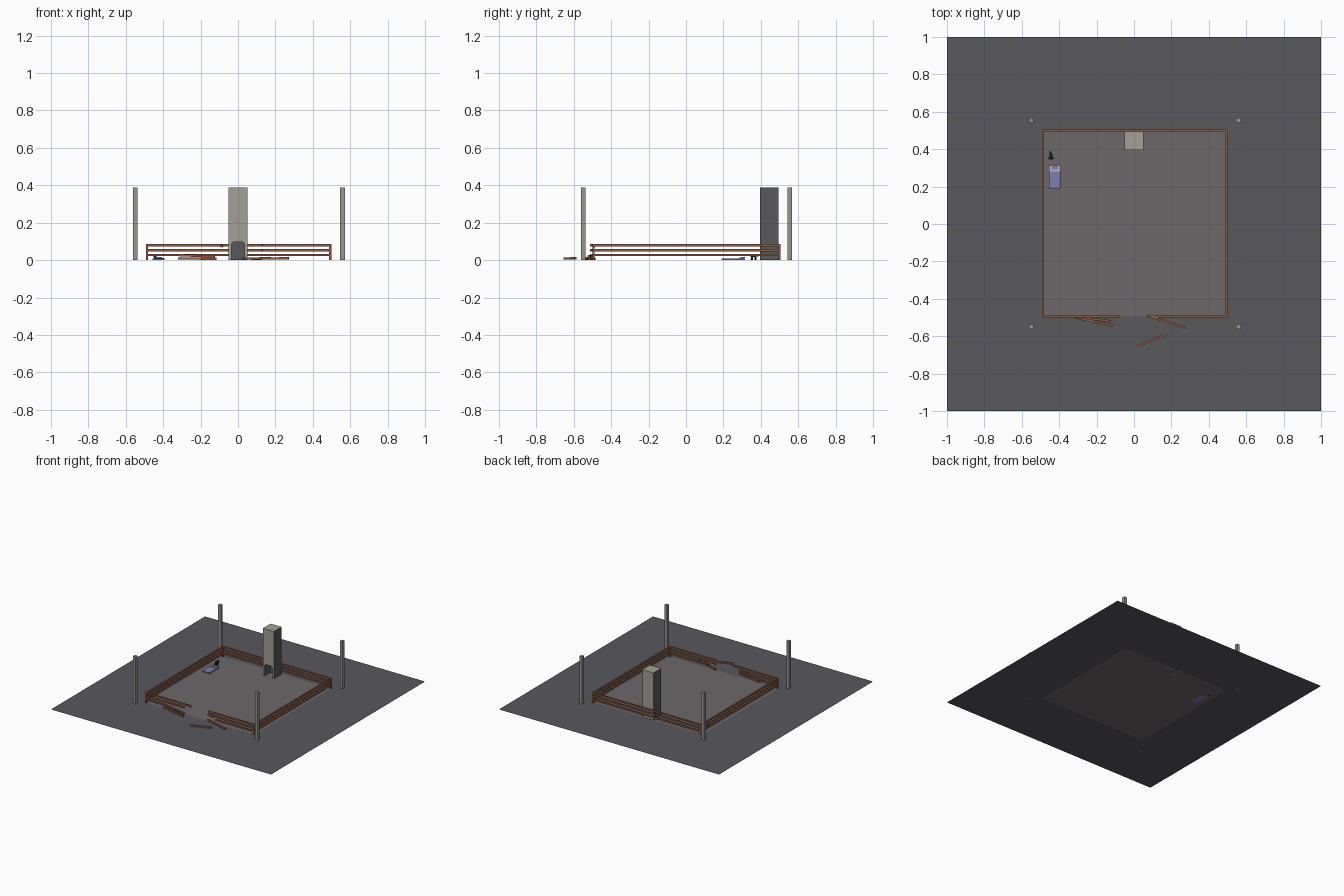
import bpy, bmesh, math
from mathutils import Vector

if "Cube" in bpy.data.objects:
    bpy.data.objects.remove(bpy.data.objects["Cube"])


def mat(name, rgb):
    m = bpy.data.materials.new(name)
    m.diffuse_color = (*rgb, 1)
    m.use_nodes = True
    m.node_tree.nodes["Principled BSDF"].inputs["Base Color"].default_value = m.diffuse_color
    return m


GROUND = mat("asphalt", (0.10, 0.10, 0.11))
FLOOR = mat("floor_stone", (0.155, 0.14, 0.145))
WOOD = mat("wood", (0.27, 0.11, 0.06))
STONE = mat("stone", (0.37, 0.35, 0.31))
METAL = mat("pole_grey", (0.30, 0.31, 0.29))
BLUE = mat("blue_cloth", (0.20, 0.21, 0.45))
PALE = mat("pale_cloth", (0.50, 0.50, 0.48))
BLACK = mat("black", (0.012, 0.012, 0.015))


def finish(name, bm, m):
    me = bpy.data.meshes.new(name)
    bm.to_mesh(me)
    bm.free()
    ob = bpy.data.objects.new(name, me)
    bpy.context.collection.objects.link(ob)
    me.materials.append(m)
    return ob


def box(name, lo, hi, m):
    bm = bmesh.new()
    bmesh.ops.create_cube(bm, size=1)
    lo, hi = Vector(lo), Vector(hi)
    for v in bm.verts:
        v.co = (lo + hi) / 2 + v.co * (hi - lo)
    return finish(name, bm, m)


def beam(name, a, b, m, half=0.006):
    """Square timber from a to b."""
    a, b = Vector(a), Vector(b)
    d = b - a
    rot = d.to_track_quat('Z', 'Y')
    bm = bmesh.new()
    bmesh.ops.create_cube(bm, size=1)
    for v in bm.verts:
        local = Vector((v.co.x * 2 * half, v.co.y * 2 * half, v.co.z * d.length))
        v.co = (a + b) / 2 + rot @ local
    return finish(name, bm, m)


# ground sheet with a square opening, filled by the floor
H = 0.494
bm = bmesh.new()
inner, outer = [[bm.verts.new((sx * s, sy * s, 0)) for sx, sy in
                 ((-1, -1), (1, -1), (1, 1), (-1, 1))] for s in (H, 1)]
for i in range(4):
    j = (i + 1) % 4
    bm.faces.new((outer[i], outer[j], inner[j], inner[i]))
finish("ground", bm, GROUND)
bm = bmesh.new()
bmesh.ops.create_grid(bm, x_segments=1, y_segments=1, size=H)
finish("floor", bm, FLOOR)

# corner poles and fence corner posts
L, R, F, B = -0.487, 0.493, -0.494, 0.5
for x, px in ((L, -0.549), (R, 0.559)):
    for y, py in ((F, -0.549), (B, 0.555)):
        box("corner_pole", (px - 0.0125, py - 0.0125, 0), (px + 0.0125, py + 0.0125, 0.388), METAL)
        beam("fence_post", (x, y, 0), (x, y, 0.085), WOOD)

# fence rails on every side, front broken in the middle
for z, left, right in ((0.027, -0.32, 0.14), (0.053, -0.14, 0.10), (0.079, -0.10, 0.08)):
    beam("back_rail", (L, B, z), (R, B, z), WOOD)
    for x in (L, R):
        beam("side_rail", (x, F, z), (x, B, z), WOOD)
    beam("front_rail_left", (L, F, z), (left, F, z), WOOD)
    beam("front_rail_right", (right, F, z), (R, F, z), WOOD)

# splintered and fallen rail pieces
for a, b in (((-0.10, -0.495, 0.079), (-0.08, -0.492, 0.074)),
             ((0.08, -0.495, 0.079), (0.13, -0.508, 0.079)),
             ((0.07, -0.490, 0.053), (0.13, -0.508, 0.053)),
             ((-0.32, -0.500, 0.009), (-0.115, -0.542, 0.007)),
             ((-0.32, -0.495, 0.027), (-0.125, -0.520, 0.018)),
             ((0.07, -0.490, 0.007), (0.27, -0.553, 0.010)),
             ((0.025, -0.650, 0.008), (0.175, -0.590, 0.010))):
    beam("broken_rail", a, b, WOOD)

# chimney with dark flanks and a chamfered fireplace opening
chimney = box("chimney", (-0.051, 0.395, 0), (0.05, 0.495, 0.388), STONE)
chimney.data.materials.append(GROUND)
for p in chimney.data.polygons:
    p.material_index = int(abs(p.normal.x) > 0.5)
profile = [(-0.036, -0.01), (0.036, -0.01), (0.036, 0.085), (0.026, 0.097),
           (-0.026, 0.097), (-0.036, 0.085)]
bm = bmesh.new()
face = bm.faces.new([bm.verts.new((x, 0.38, z)) for x, z in profile])
ext = bmesh.ops.extrude_face_region(bm, geom=[face])["geom"]
bmesh.ops.translate(bm, vec=(0, 0.09, 0),
                    verts=[g for g in ext if isinstance(g, bmesh.types.BMVert)])
bmesh.ops.recalc_face_normals(bm, faces=bm.faces)
cutter = finish("fireplace_cutter", bm, GROUND)
cutter.hide_render = True
cut = chimney.modifiers.new("opening", 'BOOLEAN')
cut.operation = 'DIFFERENCE'
cut.solver = 'EXACT'
cut.object = cutter
bpy.context.view_layer.objects.active = chimney
chimney.select_set(True)
bpy.ops.object.modifier_apply(modifier=cut.name)
bpy.data.objects.remove(cutter)
# soot-dark lining of the fireplace
for p in chimney.data.polygons:
    c = p.center
    if abs(c.x) < 0.04 and 0.396 < c.y < 0.48 and c.z < 0.1 and p.normal.z > -2:
        if c.z > 0.001:
            p.material_index = 1

# bedroll with pale turned-down end and pillow
box("bedroll", (-0.455, 0.19, 0), (-0.392, 0.315, 0.009), BLUE)
box("bed_sheet", (-0.453, 0.28, 0.009), (-0.394, 0.313, 0.012), PALE)
box("pillow", (-0.440, 0.292, 0.012), (-0.407, 0.315, 0.016), BLUE)

# small black stand by the bed
box("stand_foot", (-0.458, 0.345, 0), (-0.430, 0.358, 0.006), BLACK)
box("stand_stem", (-0.449, 0.348, 0.006), (-0.440, 0.357, 0.020), BLACK)
box("stand_top", (-0.453, 0.346, 0.016), (-0.436, 0.374, 0.024), BLACK)
box("stand_rear_leg", (-0.449, 0.366, 0), (-0.440, 0.376, 0.016), BLACK)
box("stand_handle", (-0.452, 0.374, 0.018), (-0.442, 0.388, 0.022), BLACK)
